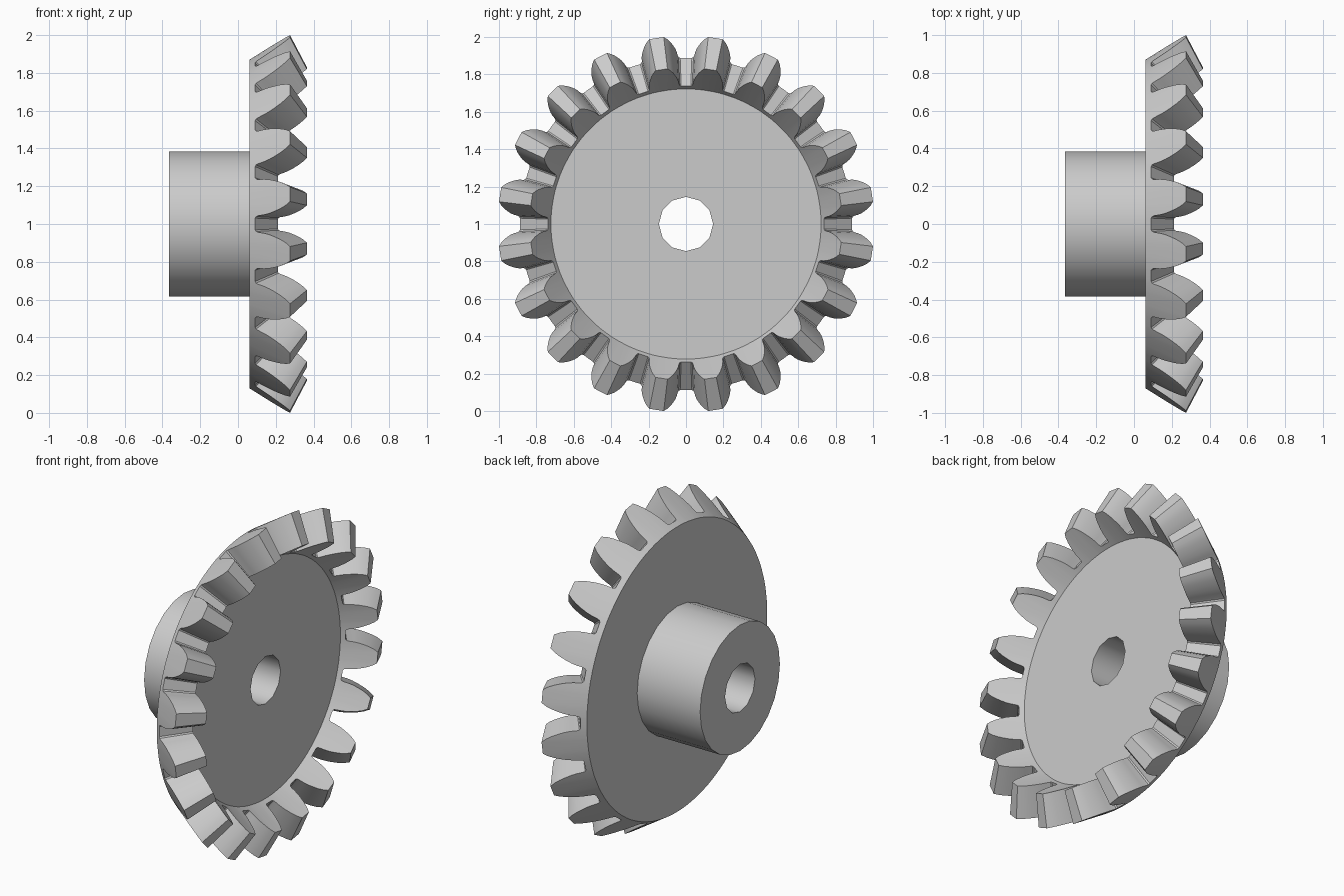
import bpy, bmesh
from math import sin, cos, radians, pi

if "Cube" in bpy.data.objects:
    bpy.data.objects.remove(bpy.data.objects["Cube"])

TEETH = 20
PITCH = 360 / TEETH
APEX_X, INNER = 0.80, 0.83          # teeth taper toward this apex on the axis
BACK, TIP = (0.06, 0.87), (0.275, 1.007)   # ends of the back cone (x, radius)

# half tooth: (angle from tooth centre, position along back cone 0..1)
flank = [(7.0, 0.14), (6.45, 0.165), (6.2, 0.22), (5.95, 0.36), (5.55, 0.49),
         (4.95, 0.62), (4.2, 0.76), (3.3, 0.89), (2.2, 1.0)]
tooth = [(-a, t) for a, t in flank] + [(a, t) for a, t in reversed(flank)]

bm = bmesh.new()


def ring(points):
    """Closed loop of vertices from (x, radius, angle), axis along x at z = 1."""
    return [bm.verts.new((x, r * sin(a), 1 + r * cos(a))) for x, r, a in points]


def circle(x, r, n):
    return ring([(x, r, 2 * pi * i / n) for i in range(n)])


def wall(a, b):
    n = len(a)
    for i in range(n):
        j = (i + 1) % n
        bm.faces.new((a[i], a[j], b[j], b[i]))


def annulus(a, b):
    edges = [bm.edges.get((l[i - 1], l[i])) for l in (a, b) for i in range(len(l))]
    bmesh.ops.triangle_fill(bm, edges=edges, use_beauty=True, normal=(1, 0, 0))


# tooth outline on the back cone, and the rim below it
outline, rim = [], []
for k in range(TEETH):
    for a, t in tooth:
        ang = radians((k + 0.5) * PITCH + a)
        outline.append((BACK[0] + t * (TIP[0] - BACK[0]),
                        BACK[1] + t * (TIP[1] - BACK[1]), ang))
        rim.append((*BACK, ang))


def shrink(pts):
    return [(APEX_X + (x - APEX_X) * INNER, r * INNER, a) for x, r, a in pts]


# toothed rim
back_rim, outer = ring(rim), ring(outline)
inner, front_rim = ring(shrink(outline)), ring(shrink(rim))
wall(back_rim, outer)
wall(outer, inner)
wall(inner, front_rim)

# bore through the whole gear
front_x = front_rim[0].co.x
bore_front, bore_back = circle(front_x, 0.145, 12), circle(-0.365, 0.145, 12)
wall(bore_front, bore_back)

# hub
hub_front, hub_back = circle(BACK[0], 0.385, 24), circle(-0.365, 0.385, 24)
wall(hub_front, hub_back)

# flat faces
annulus(front_rim, bore_front)
annulus(back_rim, hub_front)
annulus(hub_back, bore_back)

bmesh.ops.recalc_face_normals(bm, faces=bm.faces)
mesh = bpy.data.meshes.new("bevel_gear")
bm.to_mesh(mesh)
bm.free()
gear = bpy.data.objects.new("bevel_gear", mesh)
bpy.context.collection.objects.link(gear)
bpy.context.view_layer.objects.active = gear
gear.select_set(True)
bpy.ops.object.shade_smooth_by_angle(angle=radians(35))

# centre along the axis
gear.location.x = -(min(v.co.x for v in mesh.vertices) + max(v.co.x for v in mesh.vertices)) / 2
